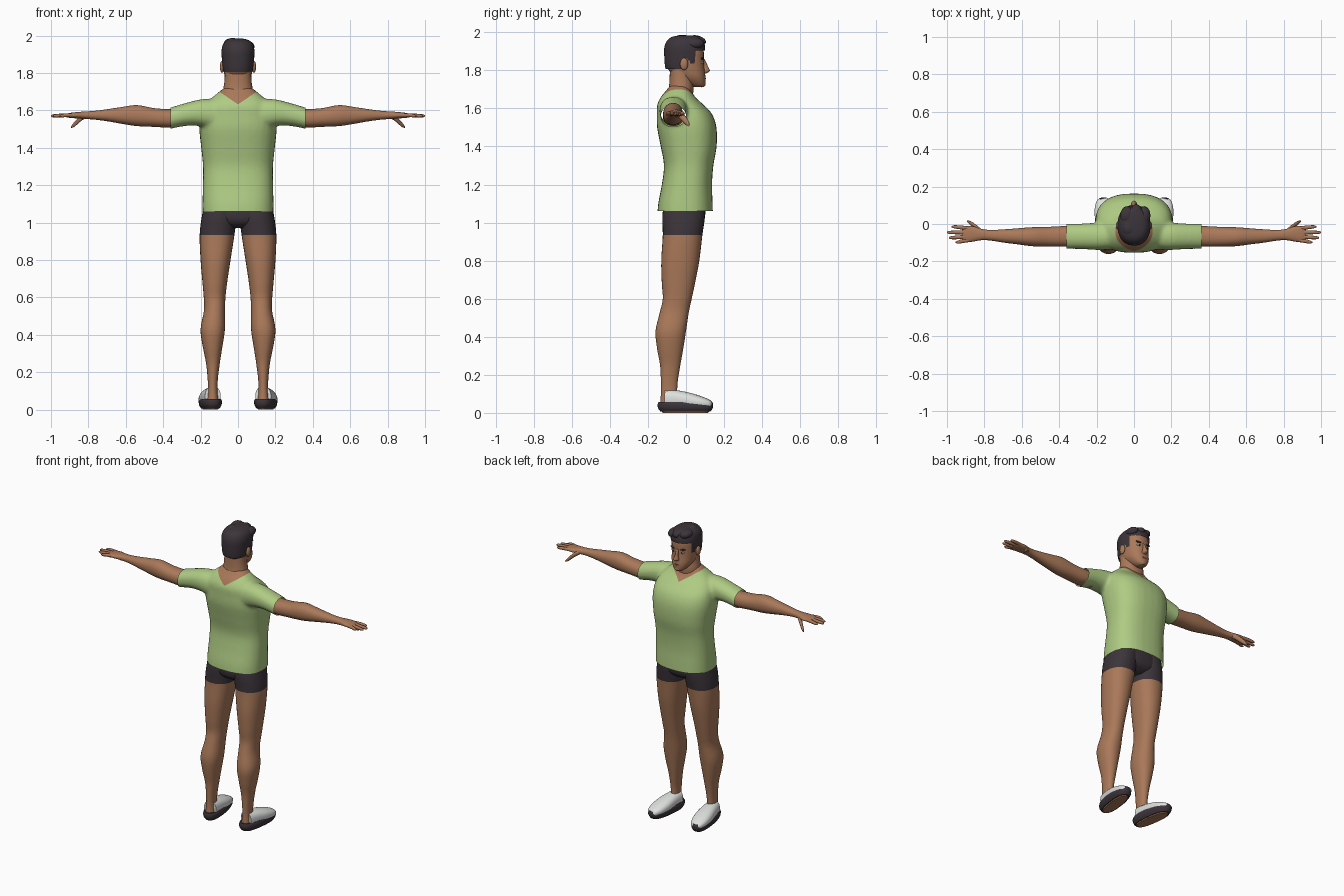
import bpy, bmesh, math
from mathutils import Matrix, Vector

cube = bpy.data.objects.get("Cube")
if cube:
    bpy.data.objects.remove(cube, do_unlink=True)


def material(name, r, g, b):
    m = bpy.data.materials.new(name)
    m.use_nodes = True
    m.diffuse_color = (r, g, b, 1)
    node = next(n for n in m.node_tree.nodes if n.type == 'BSDF_PRINCIPLED')
    node.inputs["Base Color"].default_value = (r, g, b, 1)
    node.inputs["Roughness"].default_value = 0.8
    return m


SKIN = material("skin brown", 0.40, 0.19, 0.10)
SHIRT = material("shirt green", 0.43, 0.60, 0.23)
DARK = material("charcoal", 0.045, 0.035, 0.043)
WHITE = material("shoe white", 0.72, 0.74, 0.72)
LIPS = material("lip brown", 0.27, 0.11, 0.07)


def finish(name, bm, *mats):
    """Turn a bmesh into a smooth shaded object."""
    bmesh.ops.recalc_face_normals(bm, faces=bm.faces)
    mesh = bpy.data.meshes.new(name)
    bm.to_mesh(mesh)
    bm.free()
    for m in mats:
        mesh.materials.append(m)
    for p in mesh.polygons:
        p.use_smooth = True
    mesh.set_sharp_from_angle(angle=math.radians(50))
    obj = bpy.data.objects.new(name, mesh)
    bpy.context.scene.collection.objects.link(obj)
    return obj


def spline(a, b, c, d, t):
    """Smooth interpolation from b to c."""
    return b + t / 2 * (c - a + t * (2 * a - 5 * b + 4 * c - d + t * (3 * (b - c) + d - a)))


def loft(bm, axis, rings, n=32, sub=4, power=2.2):
    """Skin rounded sections (position, centre 1, centre 2, radius 1, radius 2) along an axis."""
    last = len(rings) - 1
    sections = []
    for i in range(last):
        near = [rings[max(0, min(last, i + k))] for k in (-1, 0, 1, 2)]
        for s in range(sub):
            sections.append([spline(*v, s / sub) for v in zip(*near)])
    sections.append(rings[-1])
    loops = []
    for t, u, v, ru, rv in sections:
        loop = []
        for k in range(n):
            a = math.tau * k / n
            c, s = math.cos(a), math.sin(a)
            p = u + max(ru, 0.001) * math.copysign(abs(c) ** (2 / power), c)
            q = v + max(rv, 0.001) * math.copysign(abs(s) ** (2 / power), s)
            co = {'x': (t, p, q), 'y': (p, t, q), 'z': (p, q, t)}[axis]
            loop.append(bm.verts.new(co))
        loops.append(loop)
    for lo, hi in zip(loops, loops[1:]):
        for k in range(n):
            j = (k + 1) % n
            bm.faces.new((lo[k], lo[j], hi[j], hi[k]))
    bm.faces.new(loops[0])
    bm.faces.new(loops[-1])
    return bm


def part(name, mat, axis, rings, **options):
    return finish(name, loft(bmesh.new(), axis, rings, **options), mat)


def blob(name, mat, place, radii, tilt=0):
    bm = bmesh.new()
    bmesh.ops.create_uvsphere(bm, u_segments=20, v_segments=12, radius=1)
    bm.transform(Matrix.Translation(place) @ Matrix.Rotation(tilt, 4, 'Y') @ Matrix.Diagonal((*radii, 1)))
    return finish(name, bm, mat)


def both(obj):
    """Add the mirrored twin of a left part."""
    twin = obj.copy()
    twin.data = obj.data.copy()
    twin.data.transform(Matrix.Scale(-1, 4, (1, 0, 0)))
    twin.data.flip_normals()
    twin.name = "right_" + obj.name
    obj.name = "left_" + obj.name
    bpy.context.scene.collection.objects.link(twin)


# Shirt: torso and sleeves fused, then trimmed at the hem, cuffs and neckline
bm = loft(bmesh.new(), 'z', [
    (1.02, 0, -.005, .19, .147), (1.10, 0, -.003, .19, .143), (1.20, 0, .005, .188, .132),
    (1.30, 0, .014, .187, .13), (1.40, 0, .014, .197, .147), (1.50, 0, .004, .207, .156),
    (1.57, 0, -.008, .202, .145), (1.62, 0, -.03, .185, .121), (1.66, 0, -.042, .148, .09),
    (1.70, 0, -.037, .10, .062), (1.72, 0, -.035, .075, .05)], power=2.5)
for s in (1, -1):
    loft(bm, 'x', [(s * x, -.066, z, ry, rz) for x, z, ry, rz in (
        (.08, 1.57, .07, .09), (.19, 1.587, .073, .073), (.28, 1.578, .068, .061), (.38, 1.553, .067, .056))])
source = finish("shirt_source", bm, SHIRT)
fuse = source.modifiers.new("fuse", 'REMESH')
fuse.mode = 'VOXEL'
fuse.voxel_size = 0.01
relax = source.modifiers.new("relax", 'SMOOTH')
relax.factor = 0.5
relax.iterations = 6
bpy.context.view_layer.update()
fused = bpy.data.meshes.new_from_object(source.evaluated_get(bpy.context.evaluated_depsgraph_get()))
bm = bmesh.new()
bm.from_mesh(fused)
bpy.data.objects.remove(source, do_unlink=True)
bpy.data.meshes.remove(fused)


def trim(point, normal, cut):
    bmesh.ops.bisect_plane(bm, geom=bm.verts[:] + bm.edges[:] + bm.faces[:],
                           plane_co=point, plane_no=normal, clear_outer=cut)


trim((0, 0, 1.06), (0, 0, -1), True)
NECK, SLOPE = 1.632, 0.68
for s in (1, -1):
    trim((s * .362, 0, 0), (s, 0, 0), True)
    trim((0, 0, NECK), (s * -SLOPE, 0, 1), False)
for f in bm.faces:
    c = f.calc_center_median()
    f.material_index = int(c.z > NECK + SLOPE * abs(c.x))
finish("shirt", bm, SHIRT, SKIN)

# Arms and hands
both(part("arm", SKIN, 'x', [
    (.28, -.066, 1.562, .05, .045), (.36, -.066, 1.557, .055, .049), (.45, -.068, 1.562, .053, .05),
    (.54, -.068, 1.572, .051, .056), (.62, -.066, 1.573, .043, .045), (.70, -.064, 1.574, .035, .032),
    (.77, -.06, 1.574, .028, .023), (.82, -.056, 1.574, .031, .02), (.86, -.053, 1.574, .041, .017),
    (.90, -.055, 1.573, .042, .013), (.92, -.056, 1.572, .034, .008)]))
for name, y, spread, tip in (("index", -.023, .008, .975), ("middle", -.045, .0, 1),
                             ("ring", -.067, -.006, .99), ("little", -.087, -.01, .955)):
    both(part(name + "_finger", SKIN, 'x', [
        (.885, y, 1.574, .010, .010), (.92, y + spread / 2, 1.574, .0105, .01),
        (tip - .015, y + spread, 1.571, .0085, .0085), (tip, y + spread, 1.57, .003, .003)], n=12))
both(part("thumb", SKIN, 'x', [
    (.81, -.045, 1.573, .012, .012), (.84, -.022, 1.558, .015, .016),
    (.875, .005, 1.525, .011, .013), (.893, .015, 1.51, .003, .004)], n=14))

# Legs, with shorts as the upper faces
bm = loft(bmesh.new(), 'z', [
    (1.15, .085, -.005, .085, .10), (1.04, .099, -.012, .093, .112), (.935, .112, -.018, .093, .104),
    (.80, .12, -.03, .08, .10), (.68, .124, -.04, .066, .087), (.60, .125, -.046, .058, .076),
    (.53, .126, -.061, .056, .076), (.43, .135, -.08, .065, .08), (.34, .136, -.083, .053, .069),
    (.25, .134, -.083, .037, .053), (.16, .135, -.088, .027, .044), (.10, .135, -.089, .026, .043),
    (.04, .135, -.09, .032, .047)])
for f in bm.faces:
    f.material_index = int(f.calc_center_median().z > .935)
both(finish("leg", bm, SKIN, DARK))
part("shorts_seat", DARK, 'z', [
    (1.15, 0, -.005, .175, .105), (1.05, 0, -.01, .188, .112), (1.0, 0, -.012, .15, .10),
    (.972, 0, -.015, .07, .06)])

# Shoes, turned slightly outward
shoe = [
    part("shoe_upper", WHITE, 'y', [
        (-.105, 0, .07, .042, .053), (-.04, 0, .07, .05, .048), (.03, 0, .061, .056, .043),
        (.09, 0, .053, .051, .032), (.13, 0, .047, .036, .02), (.142, 0, .044, .02, .01)], power=2.4),
    part("shoe_sole", DARK, 'z', [
        (.006, 0, 0, .044, .132), (.025, 0, 0, .055, .145), (.045, 0, 0, .057, .147),
        (.058, 0, 0, .052, .142)], power=2.5),
    part("shoe_tread", SKIN, 'z', [(0, 0, 0, .036, .12), (.008, 0, 0, .04, .125)], power=2.5)]
for obj in shoe:
    obj.data.transform(Matrix.Translation((.148, -.003, 0)) @ Matrix.Rotation(-.13, 4, 'Z'))
    both(obj)

# Neck and head
part("neck", SKIN, 'z', [
    (1.60, 0, -.045, .085, .07), (1.70, 0, -.026, .08, .066), (1.76, 0, -.026, .072, .06),
    (1.83, 0, -.025, .07, .06)])
part("head", SKIN, 'z', [
    (1.712, 0, .068, .022, .026), (1.728, 0, .054, .042, .047), (1.765, 0, .025, .066, .077),
    (1.81, 0, .0, .076, .097), (1.86, 0, -.006, .08, .10), (1.90, 0, -.007, .08, .10),
    (1.94, 0, -.008, .073, .09), (1.967, 0, -.008, .045, .06)], power=2.3)
part("nose", SKIN, 'z', [
    (1.783, 0, .092, .012, .012), (1.796, 0, .1, .017, .025), (1.82, 0, .096, .010, .020),
    (1.86, 0, .088, .009, .009)], n=16, power=2)
blob("lips", LIPS, (0, .093, 1.757), (.024, .012, .007))
blob("chin", SKIN, (0, .083, 1.727), (.026, .02, .016))
both(blob("ear", SKIN, (.085, -.01, 1.833), (.012, .021, .032)))
both(blob("eye", WHITE, (.033, .084, 1.84), (.014, .009, .006)))
both(blob("iris", DARK, (.032, .089, 1.84), (.006, .006, .006)))
both(blob("eyebrow", DARK, (.034, .086, 1.861), (.022, .009, .005), -.15))

# Hair: cap trimmed along a stepped hairline, with a swept fringe
bm = loft(bmesh.new(), 'z', [
    (1.79, 0, -.01, .073, .092), (1.82, 0, -.01, .081, .10), (1.87, 0, -.008, .086, .106),
    (1.92, 0, -.007, .088, .107), (1.955, 0, -.004, .079, .096), (1.975, 0, 0, .058, .075),
    (1.983, 0, .003, .028, .04)], n=48, sub=6)


def hairline(y):
    if y > .045:
        return 1.90 + .1 * (y - .045)
    if y > .015:
        return 1.835
    return 1.865 if y > -.03 else 1.805


low = [f for f in bm.faces if f.calc_center_median().z < hairline(f.calc_center_median().y)]
bmesh.ops.delete(bm, geom=low, context='FACES')
finish("hair", bm, DARK)
for i, (x, y, z, wide) in enumerate(((-.035, .045, 1.955, .04), (.012, .055, 1.95, .035),
                                     (.055, .045, 1.942, .033), (-.02, -.02, 1.957, .045))):
    blob("hair_lock_%d" % (i + 1), DARK, (x, y, z), (wide, .05, .029), .2)
